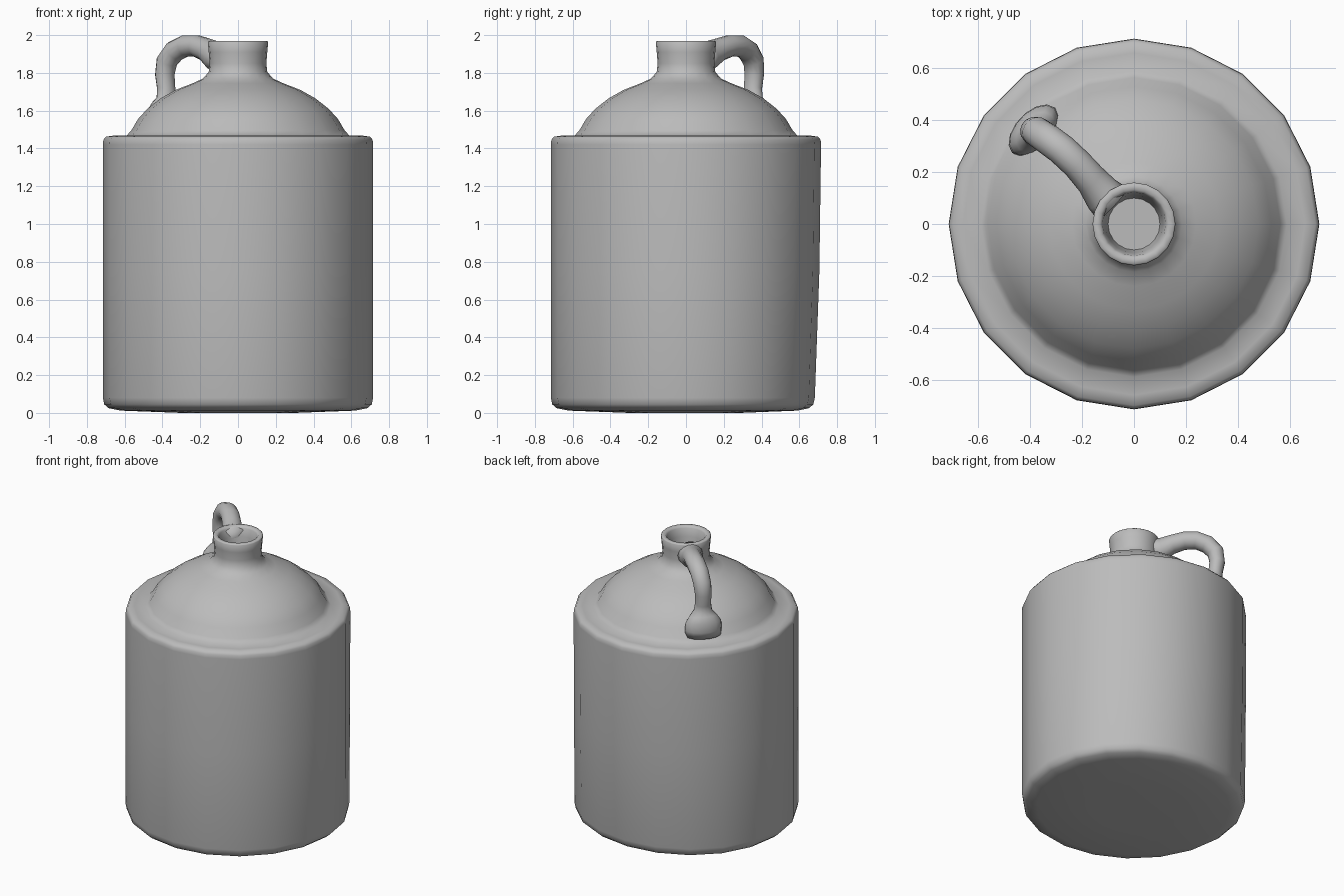
import bpy, bmesh, math
from mathutils import Vector

cube = bpy.data.objects.get("Cube")
if cube:
    bpy.data.objects.remove(cube, do_unlink=True)

clay = bpy.data.materials.new("grey stoneware")
clay.use_nodes = True
clay.diffuse_color = (0.5, 0.5, 0.5, 1)
clay.node_tree.nodes["Principled BSDF"].inputs["Base Color"].default_value = (0.5, 0.5, 0.5, 1)


def loft(name, rings, angle=180):
    """Skin a list of closed rings and cap both ends."""
    bm = bmesh.new()
    loops = [[bm.verts.new(p) for p in ring] for ring in rings]
    n = len(loops[0])
    for a, b in zip(loops, loops[1:]):
        for i in range(n):
            j = (i + 1) % n
            bm.faces.new((a[i], a[j], b[j], b[i]))
    bm.faces.new(loops[0][::-1])
    bm.faces.new(loops[-1])
    bmesh.ops.recalc_face_normals(bm, faces=bm.faces)
    mesh = bpy.data.meshes.new(name)
    bm.to_mesh(mesh)
    bm.free()
    mesh.materials.append(clay)
    obj = bpy.data.objects.new(name, mesh)
    bpy.context.collection.objects.link(obj)
    bpy.ops.object.select_all(action="DESELECT")
    obj.select_set(True)
    bpy.context.view_layer.objects.active = obj
    bpy.ops.object.shade_smooth_by_angle(angle=math.radians(angle))
    return obj


def lathe_ring(r, z, sides=20):
    ring = []
    for i in range(sides):
        a = math.tau * i / sides
        x, y = r * math.cos(a), r * math.sin(a)
        # the back wall sags inward towards the base
        if y > 0 and z < 1:
            y *= 1 - 0.05 * (1 - z) * math.sin(a)
        ring.append(Vector((x, y, z)))
    return ring


# Jug: base, wall, rim, domed shoulder, neck and hollow mouth
profile = [
    (0.3, 0.0), (0.62, 0.012), (0.685, 0.025), (0.708, 0.045), (0.715, 0.08),
    (0.715, 0.75), (0.715, 1.42), (0.713, 1.445), (0.70, 1.462), (0.66, 1.468),
    (0.59, 1.468), (0.565, 1.495), (0.53, 1.555), (0.48, 1.61), (0.41, 1.665),
    (0.33, 1.71), (0.24, 1.745), (0.185, 1.77), (0.155, 1.805), (0.15, 1.85),
    (0.155, 1.91), (0.16, 1.962), (0.155, 1.968), (0.132, 1.968), (0.122, 1.955),
    (0.112, 1.90), (0.104, 1.83), (0.10, 1.80),
]
loft("jug_body", [lathe_ring(r, z) for r, z in profile], 60)

# Handle: distance from axis, height, sideways bow, half width, half thickness
path = [
    (0.11, 1.885, 0.0, 0.085, 0.08), (0.17, 1.89, 0.0, 0.075, 0.078),
    (0.24, 1.922, 0.012, 0.063, 0.062), (0.32, 1.943, 0.02, 0.06, 0.058),
    (0.40, 1.943, 0.02, 0.06, 0.058), (0.47, 1.915, 0.012, 0.06, 0.058),
    (0.52, 1.86, 0.005, 0.058, 0.055), (0.53, 1.79, 0.0, 0.054, 0.05),
    (0.52, 1.72, 0.0, 0.052, 0.046), (0.515, 1.67, 0.0, 0.06, 0.05),
    (0.52, 1.635, 0.0, 0.09, 0.062), (0.53, 1.60, 0.0, 0.115, 0.068),
    (0.53, 1.55, 0.0, 0.12, 0.07), (0.525, 1.505, 0.0, 0.118, 0.065),
]
azimuth = math.radians(137)
out = Vector((math.cos(azimuth), math.sin(azimuth), 0))
side = Vector((math.sin(azimuth), -math.cos(azimuth), 0))
up = Vector((0, 0, 1))
centres = [out * r + up * z + side * bow for r, z, bow, w, t in path]
rings = []
for k, (r, z, bow, width, thick) in enumerate(path):
    a, b = centres[max(k - 1, 0)], centres[min(k + 1, len(path) - 1)]
    normal = side.cross((b - a).normalized()).normalized()
    rings.append([
        centres[k] + side * width * math.cos(t) + normal * thick * math.sin(t)
        for t in (math.tau * i / 14 for i in range(14))
    ])
loft("handle", rings)
